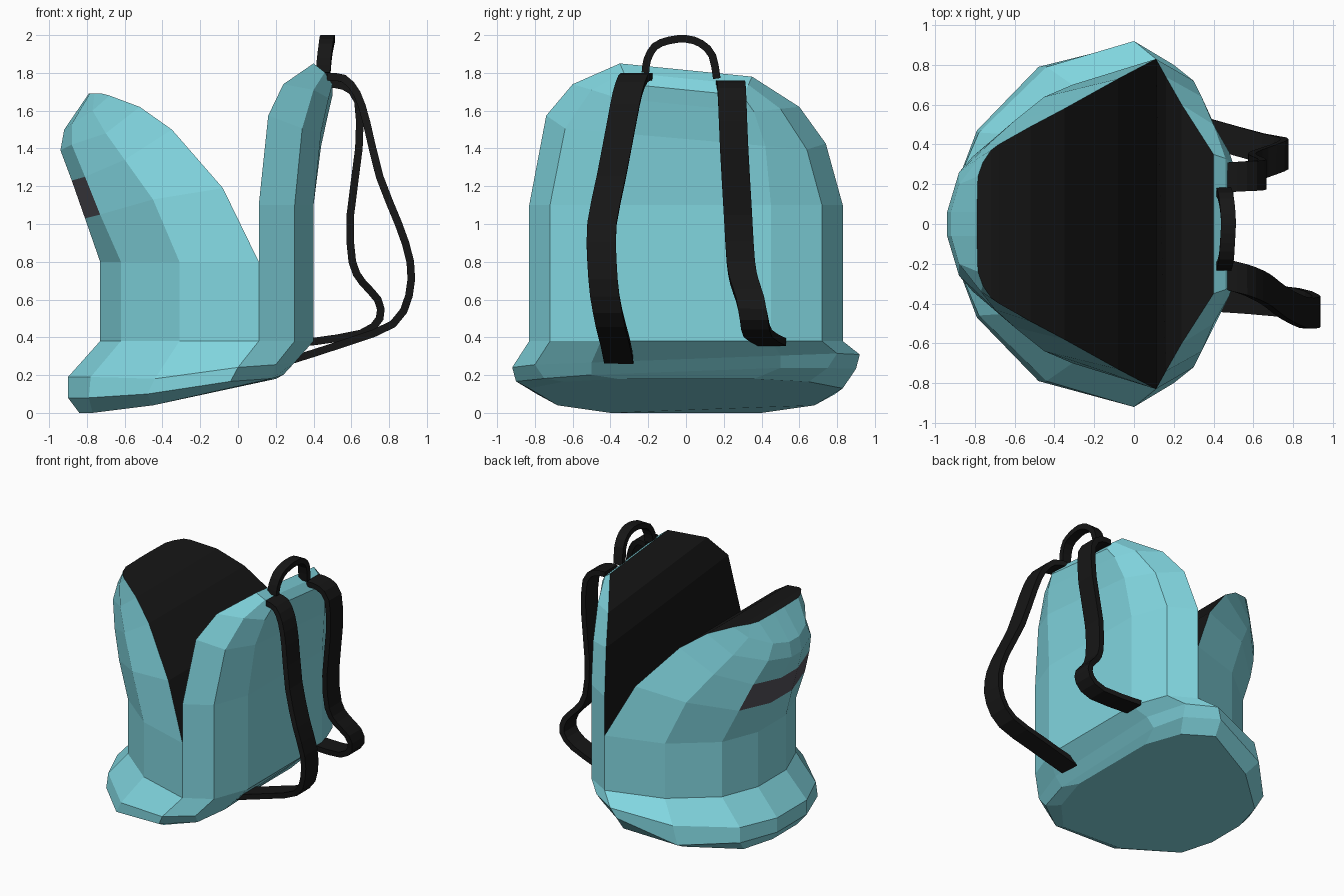
import bpy, bmesh
from mathutils import Vector

if "Cube" in bpy.data.objects:
    bpy.data.objects.remove(bpy.data.objects["Cube"])


def material(name, rgb):
    m = bpy.data.materials.new(name)
    m.diffuse_color = (*rgb, 1)
    m.use_nodes = True
    m.node_tree.nodes["Principled BSDF"].inputs["Base Color"].default_value = m.diffuse_color
    return m


TEAL = material("teal_cloth", (0.22, 0.67, 0.74))
BLACK = material("black_cloth", (0.008, 0.008, 0.008))
GREY = material("grey_patch", (0.09, 0.085, 0.105))


def finish(bm, name, mats):
    bmesh.ops.recalc_face_normals(bm, faces=bm.faces)
    me = bpy.data.meshes.new(name)
    bm.to_mesh(me)
    bm.free()
    for m in mats:
        me.materials.append(m)
    ob = bpy.data.objects.new(name, me)
    bpy.context.collection.objects.link(ob)
    return ob


def loft(name, rows, tilt, lining_from=None, closed=False, cap_top=None,
         cap_bottom=False, patch=()):
    """Loft half-rings mirrored in y; the closing side can be a black lining."""
    bm = bmesh.new()
    rings = []
    for half in rows:
        pts = [(x, -y, z) for x, y, z in half] + half[::-1]
        rings.append([bm.verts.new((x, y, z + tilt(y, z))) for x, y, z in pts])
    n = len(rings[0])
    for r in range(len(rings) - 1):
        a, b = rings[r], rings[r + 1]
        for i in range(n):
            j = (i + 1) % n
            lining = i == n - 1 and not closed
            if lining and (lining_from is None or r < lining_from):
                continue
            f = bm.faces.new((a[i], a[j], b[j], b[i]))
            f.material_index = 1 if lining else 2 if (r, i) in patch else 0
    if cap_bottom:
        bm.faces.new(rings[0])
    if cap_top is not None:
        top = rings[-1]
        for k in range(n // 2 - 1):
            f = bm.faces.new((top[k], top[k + 1], top[n - 2 - k], top[n - 1 - k]))
            f.material_index = cap_top
    return finish(bm, name, (TEAL, BLACK, GREY))


# Flared base with its sloping underside
base_rows = [
    [(-.84, .15, .00), (-.77, .40, .00), (-.45, .68, .04), (-.05, .83, .13), (.12, .65, .165), (.20, .36, .18)],
    [(-.90, .18, .08), (-.79, .47, .08), (-.48, .79, .10), (-.04, .90, .20), (.18, .75, .21), (.24, .50, .22)],
    [(-.90, .18, .19), (-.78, .46, .19), (-.44, .79, .21), (.00, .92, .275), (.20, .80, .285), (.30, .50, .285)],
    [(-.73, .17, .38), (-.62, .45, .38), (-.31, .70, .38), (.11, .83, .38), (.30, .72, .38), (.40, .45, .38)],
]
loft("base", base_rows, lambda y, z: .037 * y if .19 < z < .35 else 0,
     closed=True, cap_bottom=True)

# Back panel with arched, slightly lopsided top and black lining
back_rows = [[(.11, .83, z), (.30, .72, z), (.40, .45, z)] for z in (.38, .8, 1.1)] + [
    [(.16, .74, 1.50), (.34, .64, 1.45), (.44, .42, 1.45)],
    [(.24, .60, 1.68), (.40, .50, 1.66), (.48, .36, 1.63)],
    [(.40, .35, 1.815), (.46, .33, 1.77), (.50, .30, 1.71)],
]
loft("back_panel", back_rows, lambda y, z: -.1 * y * min(1, max(0, z - 1.1) / .4),
     lining_from=1, cap_top=0)

# Front pouch leaning open, with a grey patch across the front
pouch_rows = [[(.11, .83, z), (-.31, .70, z), (-.62, .45, z), (-.73, .17, z)] for z in (.38, .8)] + [
    [(-.08, .73, 1.19), (-.45, .64, 1.13), (-.73, .40, 1.05), (-.81, .13, 1.03)],
    [(-.35, .58, 1.50), (-.60, .52, 1.34), (-.81, .34, 1.25), (-.88, .10, 1.23)],
    [(-.52, .49, 1.62), (-.70, .43, 1.48), (-.88, .26, 1.42), (-.94, .06, 1.39)],
    [(-.68, .40, 1.68), (-.77, .34, 1.60), (-.88, .20, 1.53), (-.92, .06, 1.50)],
    [(-.72, .37, 1.69), (-.76, .31, 1.69), (-.785, .24, 1.69), (-.79, .06, 1.69)],
]
loft("front_pouch", pouch_rows, lambda y, z: 0, lining_from=1, cap_top=1,
     patch={(2, 2), (2, 3), (2, 4)})


def smooth_path(points, steps):
    """Catmull-Rom curve through the points."""
    p = [Vector(q) for q in points]
    p = [2 * p[0] - p[1]] + p + [2 * p[-1] - p[-2]]
    out = []
    for a, b, c, d in zip(p, p[1:], p[2:], p[3:]):
        for s in range(steps):
            t = s / steps
            out.append(.5 * (2 * b + (c - a) * t + (2 * a - 5 * b + 4 * c - d) * t * t
                             + (3 * b - a - 3 * c + d) * t ** 3))
    return out + [p[-2]]


def ribbon(name, path, across, thickness=.04, steps=2):
    bm = bmesh.new()
    w = Vector(across) / 2
    pairs = [(bm.verts.new(p - w), bm.verts.new(p + w)) for p in smooth_path(path, steps)]
    for a, b in zip(pairs, pairs[1:]):
        bm.faces.new((a[0], a[1], b[1], b[0]))
    ob = finish(bm, name, (BLACK,))
    mod = ob.modifiers.new("thickness", 'SOLIDIFY')
    mod.thickness = thickness
    mod.offset = 0
    mod.use_even_offset = True


# Shoulder straps
ribbon("shoulder_strap_left", [
    (.47, -.255, 1.78), (.56, -.28, 1.77), (.63, -.31, 1.69), (.68, -.34, 1.54),
    (.75, -.395, 1.25), (.85, -.445, 1.00), (.912, -.445, .80), (.905, -.43, .62),
    (.82, -.40, .47), (.58, -.375, .375), (.27, -.355, .275)], (0, .155, 0))
ribbon("shoulder_strap_right", [
    (.47, .235, 1.74), (.56, .24, 1.73), (.635, .245, 1.65), (.64, .255, 1.40),
    (.595, .275, 1.05), (.605, .29, .80), (.66, .31, .69), (.74, .34, .60),
    (.75, .36, .50), (.65, .38, .42), (.38, .455, .375)], (0, .15, 0))

# Carry handle on top
ribbon("carry_handle", [
    (.45, -.215, 1.80), (.455, -.205, 1.87), (.465, -.165, 1.94), (.47, -.09, 1.972),
    (.475, 0, 1.98), (.47, .08, 1.955), (.46, .14, 1.89), (.45, .163, 1.77)], (.075, 0, 0))
